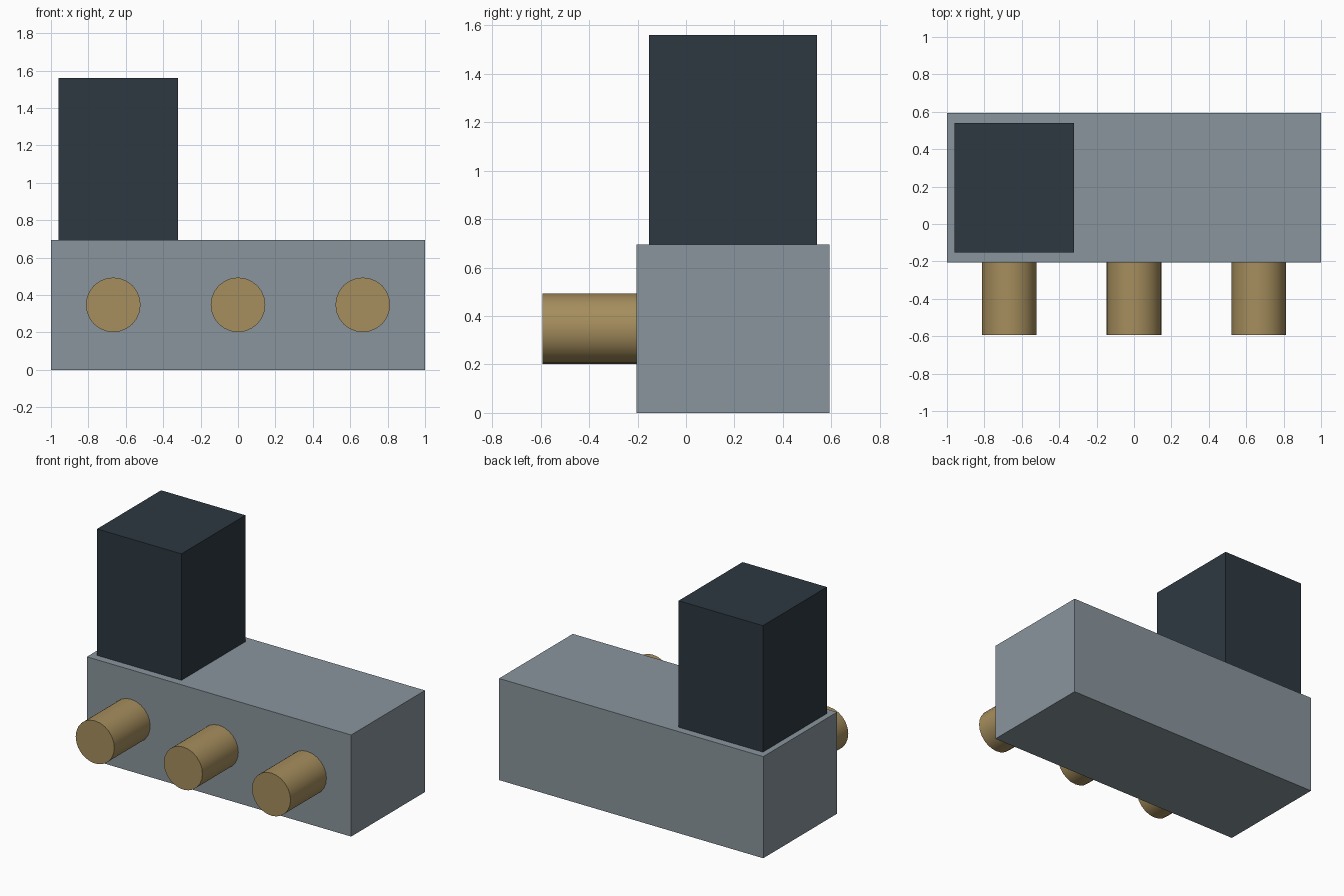
import bpy
from math import radians

if "Cube" in bpy.data.objects:
    bpy.data.objects.remove(bpy.data.objects["Cube"])


def material(name, rgb):
    mat = bpy.data.materials.new(name)
    mat.diffuse_color = (*rgb, 1.0)
    mat.use_nodes = True
    mat.node_tree.nodes["Principled BSDF"].inputs["Base Color"].default_value = mat.diffuse_color
    return mat


STEEL = material("blue_grey", (0.25, 0.30, 0.335))
DARK = material("dark_slate", (0.027, 0.04, 0.053))
BRASS = material("brass", (0.38, 0.27, 0.11))


def box(name, lo, hi, mat):
    """Box between two opposite corners."""
    bpy.ops.mesh.primitive_cube_add(size=1, location=[(a + b) / 2 for a, b in zip(lo, hi)])
    ob = bpy.context.object
    ob.name = name
    ob.scale = [b - a for a, b in zip(lo, hi)]
    bpy.ops.object.transform_apply(location=False, rotation=False, scale=True)
    ob.data.materials.append(mat)
    return ob


def port(name, x, z, radius, y0, y1):
    """Round stub running along y."""
    bpy.ops.mesh.primitive_cylinder_add(vertices=24, radius=radius, depth=y1 - y0,
                                        location=(x, (y0 + y1) / 2, z),
                                        rotation=(radians(90), 0, 0))
    ob = bpy.context.object
    ob.name = name
    bpy.ops.object.shade_smooth_by_angle(angle=radians(30))
    ob.data.materials.append(BRASS)
    return ob


# Main block
box("manifold_body", (-1.0, -0.205, 0.0), (1.0, 0.593, 0.695), STEEL)

# Tall housing on the left end of the block
box("upper_housing", (-0.96, -0.152, 0.695), (-0.322, 0.54, 1.56), DARK)

# Three evenly spaced stubs on the front
for i, side in enumerate(("left", "middle", "right")):
    port(f"{side}_port", (i - 1) * 0.667, 0.348, 0.146, -0.593, -0.205)
